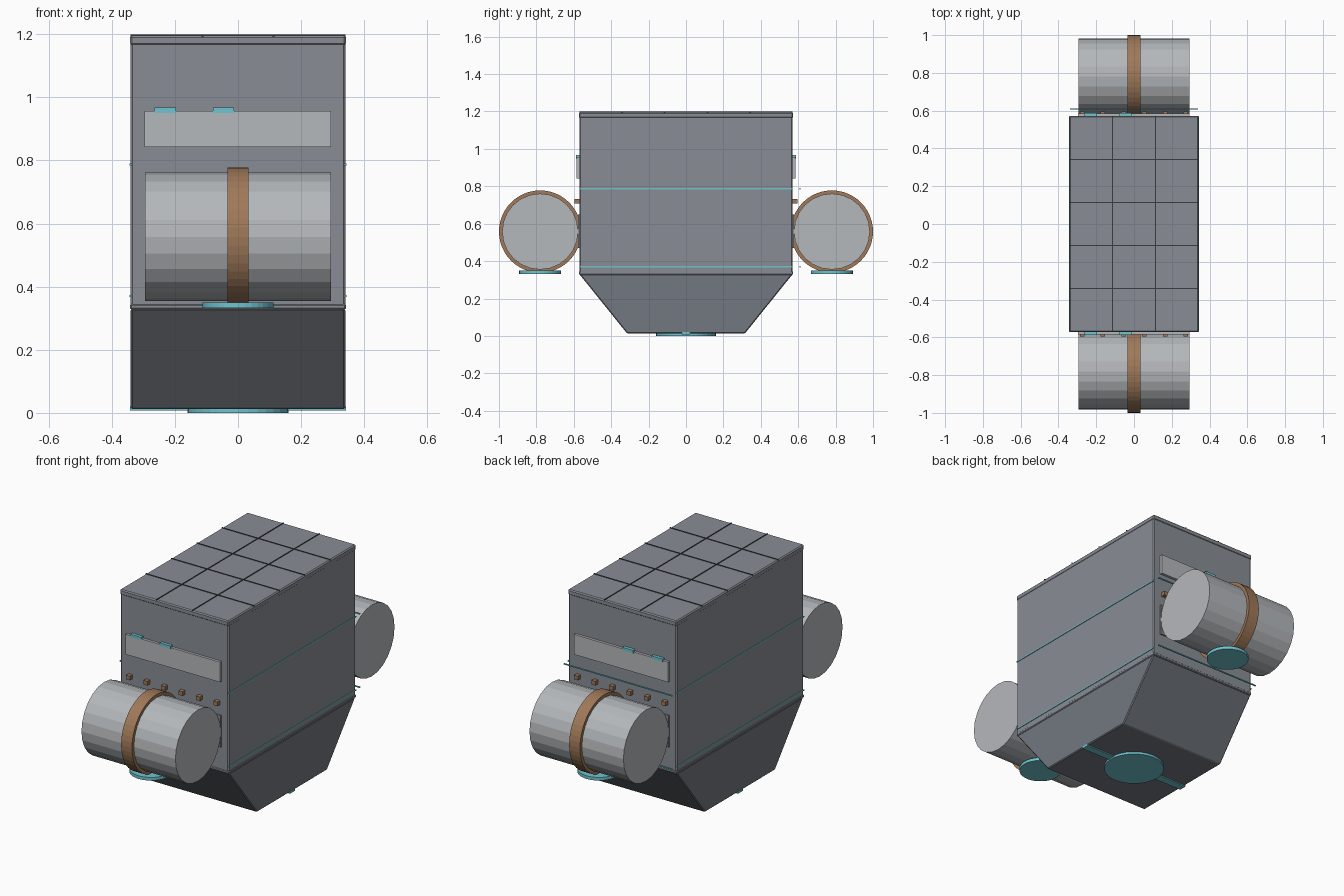
import bpy, bmesh
from math import pi
from mathutils import Matrix

if "Cube" in bpy.data.objects:
    bpy.data.objects.remove(bpy.data.objects["Cube"])


def mat(name, c):
    m = bpy.data.materials.new(name)
    m.diffuse_color = (*c, 1)
    m.use_nodes = True
    m.node_tree.nodes["Principled BSDF"].inputs["Base Color"].default_value = m.diffuse_color
    return m


HULL = mat("hull_grey", (0.25, 0.27, 0.30))
DARK = mat("dark_grey", (0.17, 0.185, 0.215))
LIGHT = mat("light_grey", (0.46, 0.48, 0.50))
LINE = mat("seam_dark", (0.04, 0.045, 0.05))
COPPER = mat("copper", (0.35, 0.19, 0.10))
CYAN = mat("cyan", (0.16, 0.55, 0.62))


def finish(name, bm, m, bevel=0):
    bmesh.ops.recalc_face_normals(bm, faces=bm.faces)
    me = bpy.data.meshes.new(name)
    bm.to_mesh(me)
    bm.free()
    me.materials.append(m)
    ob = bpy.data.objects.new(name, me)
    bpy.context.collection.objects.link(ob)
    if bevel:
        b = ob.modifiers.new("bevel", "BEVEL")
        b.width, b.segments = bevel, 1
    return ob


def box(name, x, y, z, m, bevel=0):
    """Box from (min, max) ranges."""
    bm = bmesh.new()
    r = (x, y, z)
    M = Matrix.Translation([sum(a) / 2 for a in r]) @ Matrix.Diagonal([abs(a[1] - a[0]) for a in r] + [1])
    bmesh.ops.create_cube(bm, size=1, matrix=M)
    return finish(name, bm, m, bevel)


def cyl(name, loc, r, depth, m, axis="Z", n=24, bevel=0):
    bm = bmesh.new()
    M = Matrix.Translation(loc)
    if axis == "X":
        M = M @ Matrix.Rotation(pi / 2, 4, "Y")
    bmesh.ops.create_cone(bm, cap_ends=True, segments=n, radius1=r, radius2=r, depth=depth, matrix=M)
    return finish(name, bm, m, bevel)


W, D = 0.34, 0.57

# Main body with rims
box("body", (-W, W), (-D, D), (0.33, 1.193), HULL, 0.006)
box("top_rim", (-W - .002, W + .002), (-D - .003, D + .003), (1.165, 1.196), HULL, 0.006)
box("bottom_rim", (-W - .002, W + .002), (-D - .003, D + .003), (0.328, 0.345), HULL, 0.004)

# Tapered hopper
bm = bmesh.new()
prof = [(-D, 0.33), (D, 0.33), (0.315, 0.013), (-0.315, 0.013)]
f = bm.faces.new([bm.verts.new((-W, y, z)) for y, z in prof])
ext = bmesh.ops.extrude_face_region(bm, geom=[f])["geom"]
bmesh.ops.translate(bm, vec=(2 * W, 0, 0), verts=[v for v in ext if isinstance(v, bmesh.types.BMVert)])
finish("hopper", bm, DARK, 0.005)

# Base disc and underside strip
cyl("base_disc", (0, 0, 0.0075), 0.16, 0.015, CYAN, n=32)
box("base_strip", (-W - .002, W + .002), (-0.022, 0.022), (0.007, 0.02), CYAN)

# Roof panel lines
for i, x in enumerate((-0.113, 0.113)):
    box(f"roof_line_long_{i}", (x - .003, x + .003), (-D, D), (1.19, 1.199), LINE)
for i, y in enumerate((-0.342, -0.114, 0.114, 0.342)):
    box(f"roof_line_cross_{i}", (-W, W), (y - .003, y + .003), (1.19, 1.199), LINE)

# Seam strips on the sides, and thin rails behind the back wall
for i, z in enumerate((0.37, 0.787)):
    for s in (-1, 1):
        box(f"side_seam_{i}_{s}", (s * W - .004, s * W + .004), (-D, D), (z - .003, z + .003), CYAN)
    box(f"back_rail_{i}", (-W, W), (0.606, 0.612), (z - .003, z + .003), CYAN)

# Each end: tank, strap, foot disc, mount plate, panel, tabs, rivets
for s, end in ((-1, "front"), (1, "back")):
    cy = s * 0.78
    cyl(f"{end}_tank", (0, cy, 0.558), 0.203, 0.59, LIGHT, "X", 24)
    cyl(f"{end}_strap", (0, cy, 0.558), 0.22, 0.068, COPPER, "X", 48)
    cyl(f"{end}_foot_disc", (0, cy, 0.341), 0.112, 0.018, CYAN, n=32)
    box(f"{end}_mount_plate", (-.295, .295), (s * .56, s * .578), (0.47, 0.65), HULL)
    box(f"{end}_panel", (-.297, .295), (s * .56, s * .585), (0.843, 0.957), LIGHT)
    for i, x in enumerate((-0.23, -0.046)):
        box(f"{end}_tab_{i}", (x - .034, x + .034), (s * .568, s * .588), (0.95, 0.967), CYAN)
    for i in range(6):
        x = -0.275 + 0.11 * i
        box(f"{end}_rivet_{i}", (x - .012, x + .012), (s * .568, s * .595), (0.708, 0.731), COPPER)
